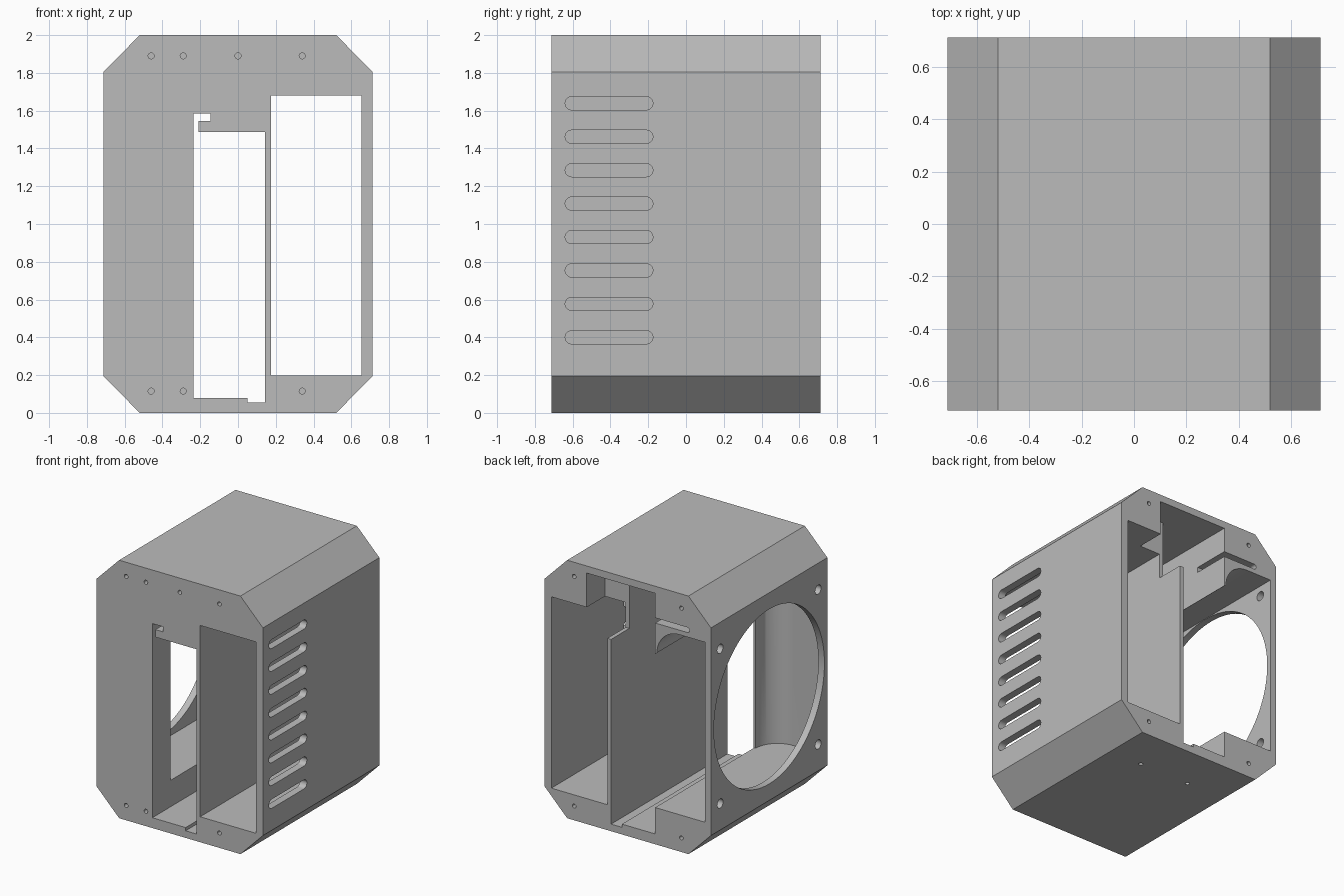
import bpy, bmesh, math
from mathutils import Vector

cube = bpy.data.objects.get("Cube")
if cube:
    bpy.data.objects.remove(cube, do_unlink=True)

grey = bpy.data.materials.new("plain_grey")
grey.use_nodes = True
COLOUR = (0.5, 0.5, 0.5, 1)
grey.diffuse_color = COLOUR
grey.node_tree.nodes["Principled BSDF"].inputs["Base Color"].default_value = COLOUR


def prism(name, outline, axis, lo, hi):
    """Extrude a 2D outline along an axis; outline is in the other two axes, in order."""
    def place(p, h):
        c = list(p)
        c.insert("xyz".index(axis), h)
        return Vector(c)
    bm = bmesh.new()
    face = bm.faces.new([bm.verts.new(place(p, lo)) for p in outline])
    ext = bmesh.ops.extrude_face_region(bm, geom=[face])["geom"]
    shift = place((0, 0), hi - lo)
    bmesh.ops.translate(bm, verts=[v for v in ext if isinstance(v, bmesh.types.BMVert)], vec=shift)
    bmesh.ops.recalc_face_normals(bm, faces=bm.faces)
    mesh = bpy.data.meshes.new(name)
    bm.to_mesh(mesh)
    bm.free()
    mesh.materials.append(grey)
    ob = bpy.data.objects.new(name, mesh)
    bpy.context.collection.objects.link(ob)
    return ob


def box(x, y, z):
    return prism("box_cutter", [(x[0], z[0]), (x[1], z[0]), (x[1], z[1]), (x[0], z[1])], "y", *y)


def arc(cx, cy, r, start, end, n):
    angles = [math.radians(start + (end - start) * i / n) for i in range(n + 1)]
    return [(cx + r * math.cos(a), cy + r * math.sin(a)) for a in angles]


def circle(cx, cy, r, n=20):
    return arc(cx, cy, r, 0, 360, n)[:-1]


def boolean(target, other, operation="DIFFERENCE"):
    mod = target.modifiers.new("cut", "BOOLEAN")
    mod.operation, mod.object, mod.solver = operation, other, "EXACT"
    bpy.context.view_layer.objects.active = target
    bpy.ops.object.modifier_apply(modifier=mod.name)
    bpy.data.objects.remove(other, do_unlink=True)


# Chamfered outer block
W, C = 0.713, 0.52
right = [(C, 0), (W, 0.195), (W, 1.805), (C, 2)]
housing = prism("housing", right + [(-x, z) for x, z in reversed(right)], "y", -W, W)

THROUGH = (-0.8, 0.8)
LEFT, DIVIDER = -0.235, 0.143

# Central bay with floor groove, side bay, upper bay and rear notch
boolean(housing, box((LEFT, DIVIDER), THROUGH, (0.08, 1.487)))
boolean(housing, box((0.05, DIVIDER), THROUGH, (0.055, 0.2)))
boolean(housing, box((0.175, 0.655), THROUGH, (0.197, 1.68)))
boolean(housing, box((LEFT, DIVIDER), (-0.5, 0.8), (1.4, 1.945)))
boolean(housing, box((0.1, 0.352), (0.49, 0.8), (1.487, 1.945)))

# Fan chamber: rounded behind the front lip and below the upper lip
plan = [(-0.2, 0.8), (-0.661, 0.8), (-0.661, -0.687)]
plan += arc(-0.435, -0.5, 0.187, -90, 0, 12) + [(-0.2, -0.46)]
section = [(-0.661, 0.285), (-0.2, 0.285), (-0.2, 1.45)]
section += arc(-0.443, 1.487, 0.193, 0, 90, 12) + [(-0.661, 1.68)]
chamber = prism("chamber_cutter", plan, "z", 0.2, 1.8)
boolean(chamber, prism("section_cutter", section, "y", -0.75, 0.9), "INTERSECT")
boolean(housing, chamber)

# Wire slit above the upper lip, with a rounded end
slit = [(-0.2, 1.715), (-0.2, 1.755)] + arc(-0.51, 1.735, 0.02, 90, 270, 8)
boolean(housing, prism("slit_cutter", slit, "y", 0.42, 0.8))

# Hooked cable notch in the front
boolean(housing, box((LEFT, -0.21), (-0.8, -0.4), (1.45, 1.585)))
boolean(housing, box((-0.23, -0.145), (-0.8, -0.4), (1.545, 1.585)))

# Fan opening and its four mounting holes
boolean(housing, prism("fan_cutter", circle(0, 1, 0.677, 96), "x", -0.8, -0.5))
for y in (-0.6, 0.6):
    for z in (0.4, 1.6):
        boolean(housing, prism("mount_cutter", circle(y, z, 0.036), "x", -0.8, -0.6))

# Row of ventilation slots
for i in range(8):
    z = 0.4 + i * 0.177
    slot = arc(-0.21, z, 0.035, -90, 90, 10) + arc(-0.605, z, 0.035, 90, 270, 10)
    boolean(housing, prism("vent_cutter", slot, "x", 0.6, 0.8))

# Blind screw holes in front, back and bottom
front = [(x, 1.89) for x in (-0.46, -0.29, 0, 0.34)] + [(x, 0.115) for x in (-0.46, -0.29, 0.34)]
back = [(x, z) for x in (-0.46, 0.46) for z in (0.11, 1.89)]
for x, z in front:
    boolean(housing, prism("screw_cutter", circle(x, z, 0.016, 14), "y", -0.8, -0.58))
for x, z in back:
    boolean(housing, prism("screw_cutter", circle(x, z, 0.016, 14), "y", 0.58, 0.8))
for x, y in ((0.24, 0.36), (-0.19, 0.36)):
    boolean(housing, prism("screw_cutter", circle(x, y, 0.016, 14), "z", -0.1, 0.15))

# Smooth the round surfaces, keep edges sharp
bpy.ops.object.select_all(action="DESELECT")
housing.select_set(True)
bpy.context.view_layer.objects.active = housing
bpy.ops.object.shade_smooth_by_angle(angle=math.radians(30))
